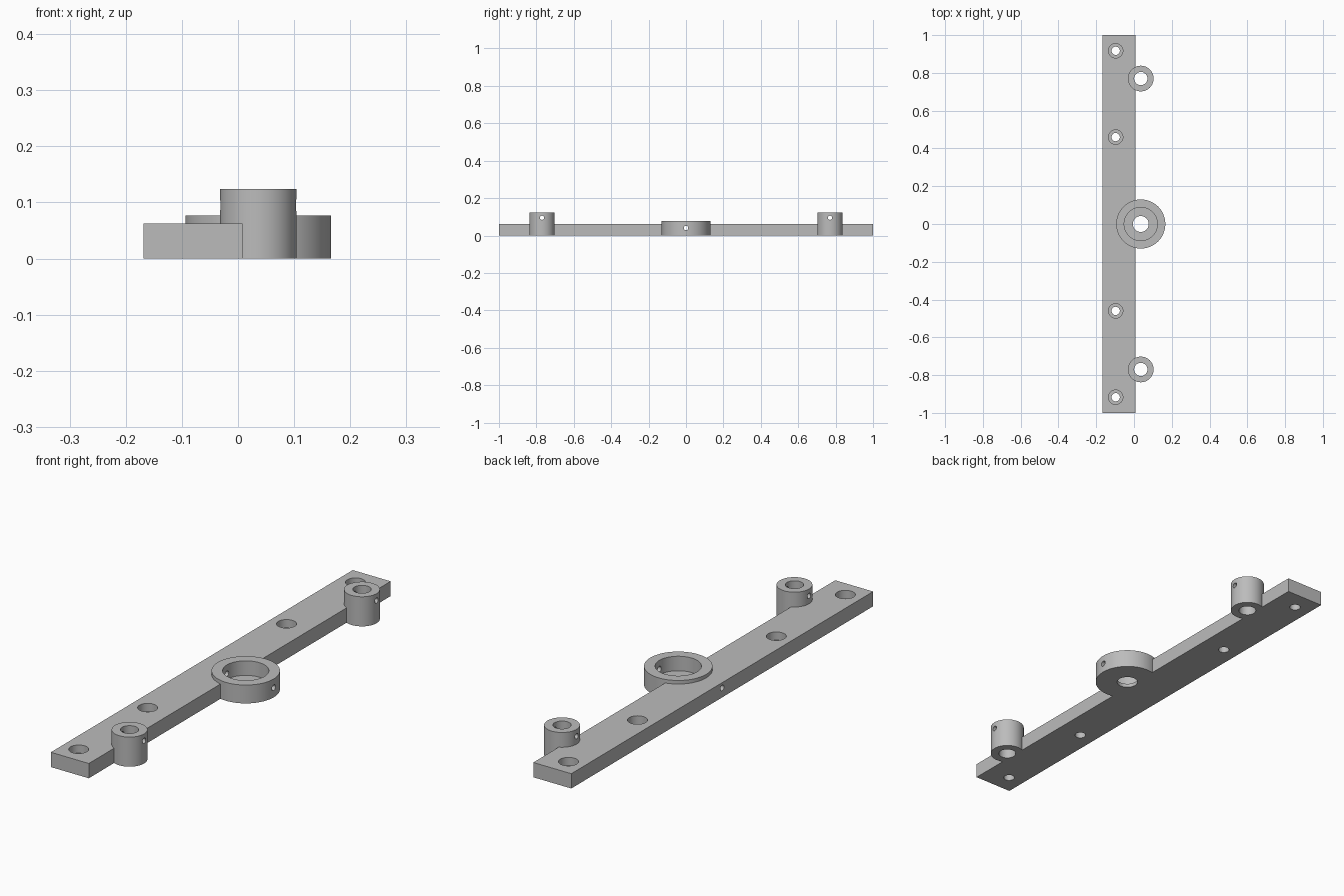
import bpy
import math

cube = bpy.data.objects.get("Cube")
if cube:
    bpy.data.objects.remove(cube, do_unlink=True)

steel = bpy.data.materials.new("plain grey")
steel.use_nodes = True
GREY = (0.5, 0.5, 0.5, 1)
steel.diffuse_color = GREY
steel.node_tree.nodes["Principled BSDF"].inputs["Base Color"].default_value = GREY

BAR_X = (-0.168, 0.008)
BAR_TOP = 0.062
AXIS_X = 0.036          # shared x of hub and bosses
BOSS_Y, BOSS_TOP = 0.77, 0.124
HUB_TOP = 0.077


def cylinder(name, x, y, z0, z1, radius, sides=64):
    bpy.ops.mesh.primitive_cylinder_add(
        vertices=sides, radius=radius, depth=z1 - z0, location=(x, y, (z0 + z1) / 2))
    ob = bpy.context.object
    ob.name = name
    ob.data.materials.append(steel)
    return ob


def cross_pin(name, y, z, radius):
    """Cutter for a small hole running along x through the whole part."""
    ob = cylinder(name, 0, y, z - 0.3, z + 0.3, radius, 32)
    ob.rotation_euler.y = math.pi / 2
    return ob


def combine(body, tool, operation):
    tool.hide_render = True
    mod = body.modifiers.new(tool.name, "BOOLEAN")
    mod.operation = operation
    mod.solver = "EXACT"
    mod.object = tool
    bpy.context.view_layer.update()
    bpy.ops.object.select_all(action="DESELECT")
    body.select_set(True)
    bpy.context.view_layer.objects.active = body
    bpy.ops.object.modifier_apply(modifier=mod.name)
    bpy.data.objects.remove(tool, do_unlink=True)


# Long flat bar
bpy.ops.mesh.primitive_cube_add(size=1, location=(sum(BAR_X) / 2, 0, BAR_TOP / 2))
bar = bpy.context.object
bar.name = "mounting_bar"
bar.scale = (BAR_X[1] - BAR_X[0], 2, BAR_TOP)
bpy.ops.object.transform_apply(location=True, rotation=True, scale=True)
bar.data.materials.append(steel)

# Central hub and the two end bosses, fused to the bar
combine(bar, cylinder("hub", AXIS_X, 0, 0, HUB_TOP, 0.13, 96), "UNION")
for side in (-1, 1):
    combine(bar, cylinder("boss", AXIS_X, side * BOSS_Y, 0, BOSS_TOP, 0.068), "UNION")

# Hub: wide bearing seat, smaller through bore, cross hole
combine(bar, cylinder("bearing_seat", AXIS_X, 0, 0.016, 0.2, 0.088, 96), "DIFFERENCE")
combine(bar, cylinder("hub_bore", AXIS_X, 0, -0.1, 0.1, 0.042), "DIFFERENCE")
combine(bar, cross_pin("hub_cross_hole", 0, 0.04, 0.012), "DIFFERENCE")

for side in (-1, 1):
    # Boss bore and cross hole
    y = side * BOSS_Y
    combine(bar, cylinder("boss_bore", AXIS_X, y, -0.1, 0.3, 0.035), "DIFFERENCE")
    combine(bar, cross_pin("boss_cross_hole", y, 0.095, 0.011), "DIFFERENCE")
    # Counterbored screw holes
    for offset in (0.46, 0.917):
        y = side * offset
        combine(bar, cylinder("screw_head", -0.097, y, 0.028, 0.2, 0.038), "DIFFERENCE")
        combine(bar, cylinder("screw_shank", -0.097, y, -0.1, 0.1, 0.022), "DIFFERENCE")

# Smooth round walls, crisp rims
bpy.ops.object.select_all(action="DESELECT")
bar.select_set(True)
bpy.context.view_layer.objects.active = bar
bpy.ops.object.shade_smooth_by_angle(angle=math.radians(30))
